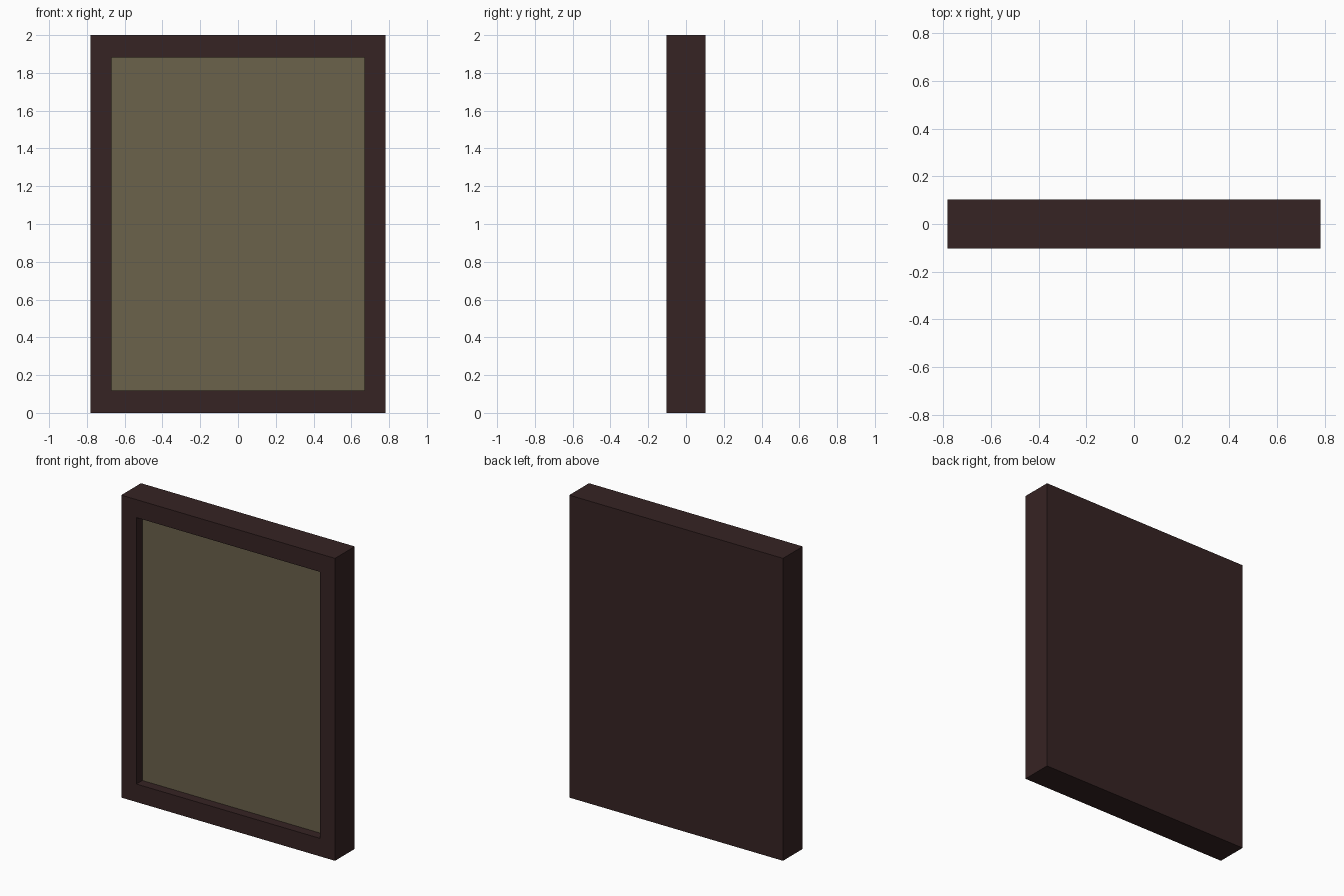
import bpy
import bmesh

if "Cube" in bpy.data.objects:
    bpy.data.objects.remove(bpy.data.objects["Cube"])

W, H, D = 0.782, 2.0, 0.103      # half width, height, half depth
IX, IZ = 0.671, 0.119            # half opening width, opening margin in z
RECESS = 0.062                   # depth of the panel behind the front


def material(name, rgb):
    m = bpy.data.materials.new(name)
    m.diffuse_color = (*rgb, 1)
    m.use_nodes = True
    m.node_tree.nodes["Principled BSDF"].inputs["Base Color"].default_value = m.diffuse_color
    return m


def add_object(name, bm, mat):
    bmesh.ops.recalc_face_normals(bm, faces=bm.faces)
    me = bpy.data.meshes.new(name)
    bm.to_mesh(me)
    bm.free()
    me.materials.append(mat)
    ob = bpy.data.objects.new(name, me)
    bpy.context.collection.objects.link(ob)
    return ob


dark_wood = material("dark wood", (0.037, 0.017, 0.017))
canvas_tan = material("canvas tan", (0.145, 0.122, 0.070))

# Frame: a closed box whose front is inset and pushed back
bm = bmesh.new()
bmesh.ops.create_cube(bm, size=1)
for v in bm.verts:
    v.co = (v.co.x * 2 * W, v.co.y * 2 * D, (v.co.z + 0.5) * H)
front = min(bm.faces, key=lambda f: f.calc_center_median().y)
bmesh.ops.inset_region(bm, faces=[front], thickness=0.1)
for v in front.verts:
    v.co.x = IX if v.co.x > 0 else -IX
    v.co.z = H - IZ if v.co.z > H / 2 else IZ
opening = bmesh.ops.extrude_discrete_faces(bm, faces=[front])["faces"][0]
for v in opening.verts:
    v.co.y += RECESS
# The recess floor is replaced by the picture panel
bmesh.ops.delete(bm, geom=[opening], context="FACES_ONLY")
add_object("frame", bm, dark_wood)

# Picture panel closing the recess
bm = bmesh.new()
y = -D + RECESS
corners = [(-IX, y, IZ), (IX, y, IZ), (IX, y, H - IZ), (-IX, y, H - IZ)]
bm.faces.new([bm.verts.new(c) for c in corners])
bm.normal_update()
panel = bm.faces[:][0]
if panel.normal.y > 0:
    panel.normal_flip()
me = bpy.data.meshes.new("picture_panel")
bm.to_mesh(me)
bm.free()
me.materials.append(canvas_tan)
bpy.context.collection.objects.link(bpy.data.objects.new("picture_panel", me))
